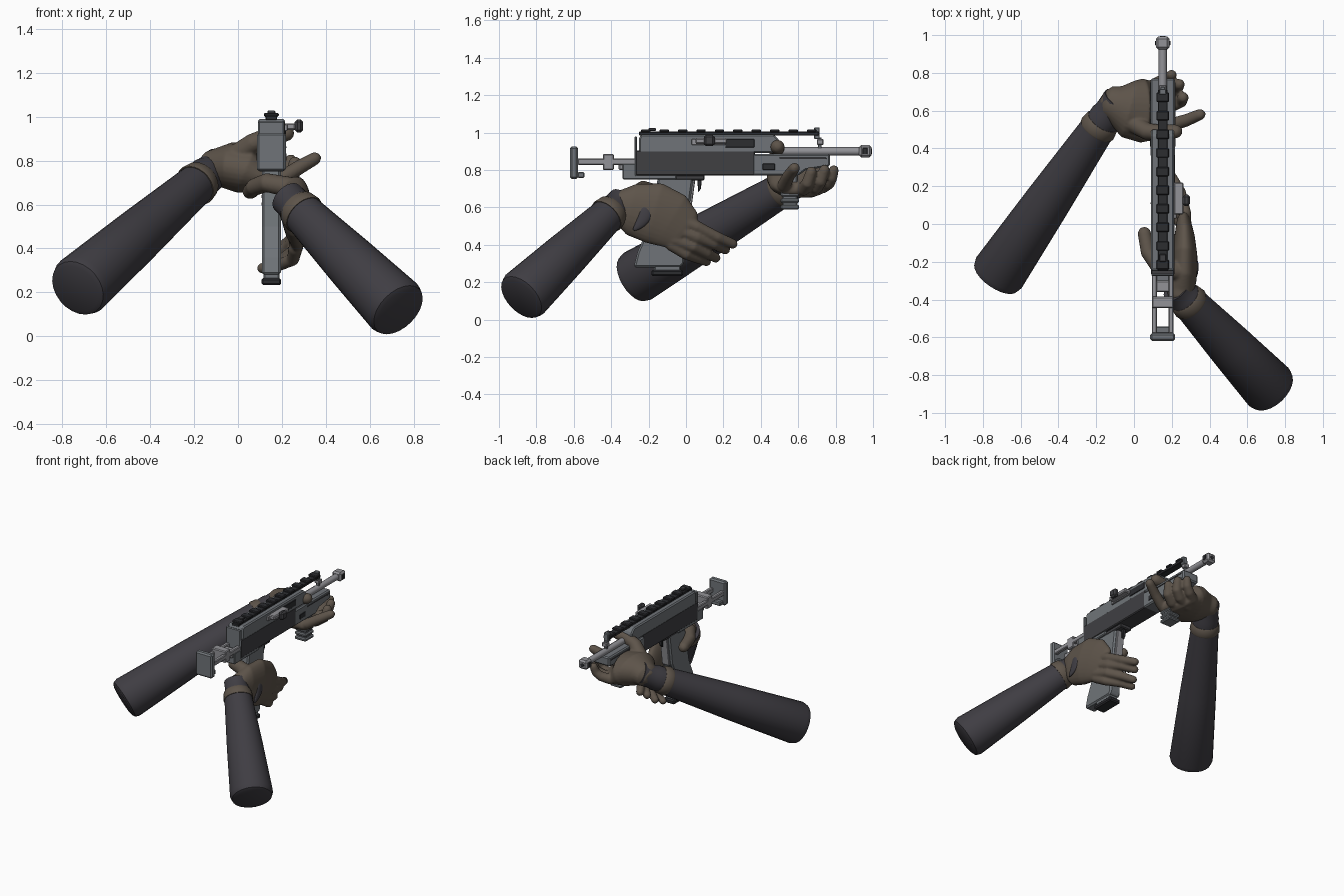
import bpy, bmesh, math
from mathutils import Vector

cube = bpy.data.objects.get("Cube")
if cube:
    bpy.data.objects.remove(cube, do_unlink=True)


def material(name, r, g, b):
    m = bpy.data.materials.new(name)
    m.diffuse_color = (r, g, b, 1)
    m.use_nodes = True
    m.node_tree.nodes["Principled BSDF"].inputs["Base Color"].default_value = (r, g, b, 1)
    return m


SLEEVE = material("charcoal cloth", .05, .047, .056)
GLOVE = material("brown glove", .11, .088, .068)
GREY = material("blue grey metal", .16, .175, .19)
STEEL = material("light steel", .29, .29, .31)
DARK = material("dark receiver", .05, .05, .055)
BLACK = material("black rail", .025, .026, .03)
GUN_X = 0.152


def finish(name, bm, mat, bevel=0.0, smooth=False):
    bmesh.ops.recalc_face_normals(bm, faces=bm.faces)
    mesh = bpy.data.meshes.new(name)
    bm.to_mesh(mesh)
    bm.free()
    mesh.materials.append(mat)
    obj = bpy.data.objects.new(name, mesh)
    bpy.context.collection.objects.link(obj)
    if smooth:
        mesh.shade_smooth()
        mesh.set_sharp_from_angle(angle=math.radians(40))
    if bevel:
        mod = obj.modifiers.new("Bevel", "BEVEL")
        mod.width, mod.segments = bevel, 1
    return obj


def box(name, mat, x, y, z, bevel=0.006):
    """Box from (low, high) ranges; a single x number is a half width about the gun."""
    if not isinstance(x, tuple):
        x = (GUN_X - x, GUN_X + x)
    bm = bmesh.new()
    bmesh.ops.create_cube(bm, size=1)
    for v in bm.verts:
        for i, (lo, hi) in enumerate((x, y, z)):
            v.co[i] = lo + (v.co[i] + .5) * (hi - lo)
    return finish(name, bm, mat, bevel)


def side_profile(name, mat, half, points, bevel=0.008):
    """Outline in y, z pushed through the width of the gun."""
    bm = bmesh.new()
    face = bm.faces.new([bm.verts.new((GUN_X - half, y, z)) for y, z in points])
    out = bmesh.ops.extrude_face_region(bm, geom=[face])["geom"]
    bmesh.ops.translate(bm, vec=(2 * half, 0, 0),
                        verts=[g for g in out if isinstance(g, bmesh.types.BMVert)])
    return finish(name, bm, mat, bevel)


def loft(bm, path, sides=20, rounded=False):
    """Skin elliptical rings; path holds (centre, side radius, upright radius)."""
    path = [(Vector(c), a, b) for c, a, b in path]
    if rounded:
        for end, nxt in ((0, 1), (-1, -2)):
            c, a, b = path[end]
            d = (c - path[nxt][0]).normalized() * min(a, b)
            caps = [(c + d * .5, a * .86, b * .86), (c + d * .92, a * .4, b * .4)]
            path = caps[::-1] + path if end == 0 else path + caps
    rings = []
    for i, (c, a, b) in enumerate(path):
        t = (path[min(i + 1, len(path) - 1)][0] - path[max(i - 1, 0)][0]).normalized()
        u = t.cross(Vector((0, 0, 1))).normalized()
        v = u.cross(t)
        angles = [2 * math.pi * k / sides for k in range(sides)]
        rings.append([bm.verts.new(c + u * a * math.cos(q) + v * b * math.sin(q)) for q in angles])
    for r, s in zip(rings, rings[1:]):
        for k in range(sides):
            j = (k + 1) % sides
            bm.faces.new((r[k], r[j], s[j], s[k]))
    bm.faces.new(rings[0][::-1])
    bm.faces.new(rings[-1])


def tube(name, mat, path, sides=24, bevel=0.0):
    bm = bmesh.new()
    loft(bm, [(c, r, r) for c, r in path], sides)
    return finish(name, bm, mat, bevel, smooth=True)


def arm(side, elbow, wrist, band_gap):
    e, w = Vector(elbow), Vector(wrist)
    d = (w - e).normalized()
    b = w - d * band_gap
    tube(side + "_sleeve", SLEEVE, [(e - d * .01, .115), (e, .135), (e + d * .03, .145),
                                    (e.lerp(b, .5), .122), (b, .092)])
    tube(side + "_cuff_band", GLOVE, [(b - d * .03, .098), (b - d * .022, .101),
                                      (b + d * .022, .094), (b + d * .03, .088)])
    tube(side + "_wrist", SLEEVE, [(b, .086), (b.lerp(w, .45), .087), (b.lerp(w, .6), .08),
                                   (w + d * .03, .08)])


def hand(side, palm, fingers):
    """Palm and digits fused into one soft glove."""
    bm = bmesh.new()
    loft(bm, palm, 28, True)
    for radius, points in fingers:
        n = len(points) - 1
        loft(bm, [(p, radius * (1 - .25 * i / n), radius * (1 - .25 * i / n))
                  for i, p in enumerate(points)], 14, True)
    obj = finish(side + "_glove", bm, GLOVE)
    fuse = obj.modifiers.new("Fuse", "REMESH")
    fuse.mode, fuse.voxel_size, fuse.use_smooth_shade = "VOXEL", .007, True
    soft = obj.modifiers.new("Soften", "SMOOTH")
    soft.factor, soft.iterations = .5, 6


# Arms
arm("left", (.73, -.88, .12), (.24, -.36, .615), .08)
arm("right", (-.73, -.28, .22), (-.10, .64, .77), .16)

# Hand on the pistol grip
hand("left",
     [((.245, -.37, .61), .07, .085), ((.262, -.29, .59), .07, .14),
      ((.268, -.17, .57), .068, .165), ((.268, -.08, .53), .055, .155),
      ((.265, -.02, .48), .042, .125)],
     [(.036, [(.27, -.06, .55), (.27, .06, .495), (.245, .17, .44), (.2, .25, .405)]),
      (.036, [(.272, -.06, .49), (.268, .06, .44), (.23, .15, .405), (.17, .21, .375)]),
      (.035, [(.27, -.07, .43), (.26, .04, .39), (.21, .11, .355), (.14, .16, .33)]),
      (.033, [(.262, -.08, .4), (.25, .0, .35), (.19, .07, .325), (.11, .11, .31)]),
      (.048, [(.23, -.25, .68), (.13, -.23, .7), (.075, -.15, .68), (.055, -.05, .66)])])

# Hand under the fore end
hand("right",
     [((-.1, .635, .77), .1, .085), ((-.03, .61, .775), .155, .11),
      ((.04, .6, .76), .17, .115), ((.1, .605, .72), .16, .075),
      ((.15, .62, .7), .14, .05)],
     [(.04, [(.1, .52, .7), (.2, .525, .72), (.28, .55, .77), (.35, .58, .81)]),
      (.04, [(.1, .6, .69), (.2, .63, .7), (.25, .65, .73), (.26, .67, .79)]),
      (.039, [(.1, .67, .69), (.19, .7, .71), (.23, .72, .74), (.24, .74, .8)]),
      (.036, [(.1, .73, .71), (.16, .765, .73), (.19, .78, .76), (.2, .79, .8)]),
      (.05, [(.0, .53, .83), (.07, .49, .88), (.14, .485, .91), (.22, .49, .925)])])

# Dark pad on the back of the grip hand
bm = bmesh.new()
bmesh.ops.create_uvsphere(bm, u_segments=20, v_segments=12, radius=1)
for v in bm.verts:
    x, y, z = v.co
    v.co = (.328 + x * .014, -.225 + y * .036 + z * .025 - .025 * z * z, .54 + z * .065)
finish("glove_pad", bm, SLEEVE, smooth=True)

# Receiver
side_profile("upper_receiver", GREY, .061,
             [(-.25, .89), (.5, .89), (.5, .96), (.47, .99), (-.24, .99), (-.25, .97)])
box("lower_receiver", DARK, .062, (-.27, .37), (.77, .905))
box("receiver_back_plate", GREY, .06, (-.276, -.262), (.765, .98))
box("rear_frame", GREY, .058, (-.34, -.05), (.75, .835))
box("trigger_housing", DARK, .045, (-.06, .1), (.745, .775))
side_profile("trigger", BLACK, .012, [(.06, .76), (.085, .76), (.08, .7), (.065, .68)], .003)

# Ejection side details
for name, mat, y, z, depth in (
        ("bolt_strip", STEEL, (.03, .21), (.935, .965), .012),
        ("ejection_port", BLACK, (.21, .365), (.92, .965), .005)):
    box(name, mat, (.21, .213 + depth), y, z, .002)
box("charging_slide", STEEL, (.21, .262), (.05, .22), (.94, .97))
box("charging_knob", DARK, (.258, .297), (.095, .155), (.928, .988), .012)

# Handguard, with a dark slot on both sides
side_profile("handguard", GREY, .064,
             [(.355, .77), (.6, .77), (.64, .8), (.77, .82), (.77, .885), (.355, .885)])
for s in (-1, 1):
    x = GUN_X + s * .064
    box("handguard_slot", BLACK, (x - .004, x + .004), (.41, .475), (.8, .835), .002)
    box("handguard_groove", DARK, (x - .004, x + .004), (.5, .75), (.858, .866), .001)

# Top rail with evenly spaced teeth
box("top_rail", BLACK, .026, (-.25, .71), (.985, 1.005), .003)
for i in range(10):
    y = -.215 + i * .0985
    box("rail_tooth", BLACK, .034, (y - .025, y + .025), (1.0, 1.018), .005)
box("rear_sight", DARK, .018, (-.2, -.16), (1.01, 1.024), .003)
box("front_sight_post", GREY, .018, (.685, .715), (.965, 1.028), .004)
box("front_sight_foot", STEEL, .02, (.70, .735), (.935, .965), .004)
box("front_sight_stem", GREY, .012, (.705, .725), (.875, .975), .003)

# Barrel and muzzle
tube("barrel", STEEL, [((GUN_X, .5, .9), .022), ((GUN_X, .95, .9), .022)], 16)
box("muzzle", STEEL, .036, (.925, .992), (.868, .934), .012)
tube("muzzle_bore", BLACK, [((GUN_X, .98, .9), .014), ((GUN_X, .995, .9), .014)], 12)
for s in (-1, 1):
    x = GUN_X + s * .036
    box("muzzle_vent", BLACK, (x - .004, x + .004), (.945, .97), (.885, .918), .002)

# Folding stock with twin rods
for s in (-1, 1):
    x = GUN_X + s * .044
    box("stock_rod", STEEL, (x - .014, x + .014), (-.58, -.15), (.828, .862), .005)
box("stock_slider", STEEL, .058, (-.445, -.385), (.8, .886))
box("stock_butt_plate", GREY, .066, (-.62, -.577), (.752, .926), .01)
box("stock_foot", GREY, .05, (-.58, -.543), (.758, .79))
box("stock_bridge", STEEL, .05, (-.36, -.3), (.8, .85))

# Pistol grip and magazine base
side_profile("pistol_grip", GREY, .043,
             [(-.15, .76), (.04, .76), (.01, .54), (-.01, .5), (-.01, .3), (-.03, .28),
              (-.28, .28), (-.26, .36), (-.2, .5)], .01)
side_profile("grip_front_strap", STEEL, .03,
             [(.0, .75), (.05, .75), (.02, .53), (-.02, .53)], .004)
box("magazine_neck", GREY, .036, (-.17, -.03), (.255, .29))
box("magazine_base", BLACK, .045, (-.185, -.015), (.233, .265), .008)

# Ribbed foregrip
box("foregrip_core", GREY, .038, (.515, .595), (.59, .78))
for i in range(4):
    z = .59 + i * .034
    box("foregrip_rib", GREY, .046, (.505, .605), (z, z + .024), .007)
